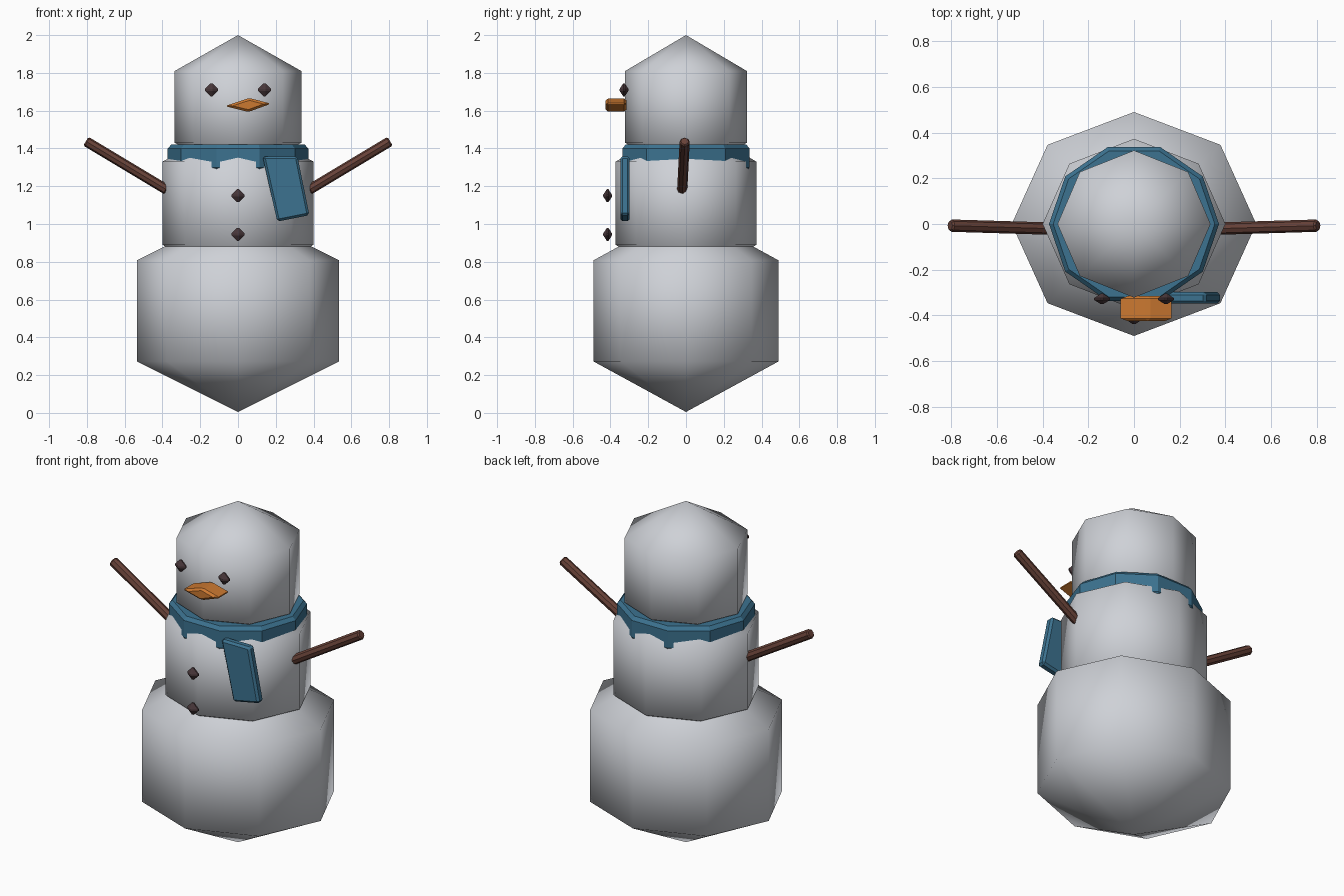
import bpy, bmesh, math
from mathutils import Vector

if "Cube" in bpy.data.objects:
    bpy.data.objects.remove(bpy.data.objects["Cube"])


def material(name, rgb):
    m = bpy.data.materials.new(name)
    m.use_nodes = True
    m.diffuse_color = (*rgb, 1)
    m.node_tree.nodes["Principled BSDF"].inputs["Base Color"].default_value = (*rgb, 1)
    return m


snow = material("snow white", (0.62, 0.64, 0.68))
coal = material("coal brown", (0.065, 0.038, 0.042))
wood = material("stick brown", (0.14, 0.055, 0.04))
carrot = material("carrot orange", (0.60, 0.19, 0.03))
wool = material("scarf blue", (0.045, 0.17, 0.28))


def make(name, bm, mat, bevel=0.0, smooth=None):
    """Turn a bmesh into an object, with an optional soft edge."""
    bmesh.ops.recalc_face_normals(bm, faces=bm.faces)
    mesh = bpy.data.meshes.new(name)
    bm.to_mesh(mesh)
    bm.free()
    mesh.materials.append(mat)
    ob = bpy.data.objects.new(name, mesh)
    bpy.context.collection.objects.link(ob)
    if bevel:
        mod = ob.modifiers.new("soft edge", "BEVEL")
        mod.width, mod.segments = bevel, 1
    if smooth:
        bpy.ops.object.select_all(action="DESELECT")
        ob.select_set(True)
        bpy.context.view_layer.objects.active = ob
        bpy.ops.object.shade_smooth_by_angle(angle=math.radians(smooth))
    return ob


def lathe(name, profile, sides, rx, ry, mat, **kw):
    """Spin (radius, height) points round z, stretched to rx and ry."""
    bm = bmesh.new()
    rows = []
    for r, z in profile:
        count = sides if r else 1
        rows.append([bm.verts.new((rx * r * math.cos(math.tau * i / sides),
                                   ry * r * math.sin(math.tau * i / sides), z))
                     for i in range(count)])
    for a, b in zip(rows, rows[1:]):
        for i in range(sides):
            j = (i + 1) % sides
            loop = [a[i % len(a)], a[j % len(a)], b[j % len(b)], b[i % len(b)]]
            bm.faces.new(list(dict.fromkeys(loop)))
    return make(name, bm, mat, **kw)


def slab(name, outline, y0, y1, mat, bevel):
    """Extrude an (x, z) outline from y0 to y1."""
    bm = bmesh.new()
    face = bm.faces.new([bm.verts.new((x, y0, z)) for x, z in outline])
    ext = bmesh.ops.extrude_face_region(bm, geom=[face])["geom"]
    for v in ext:
        if isinstance(v, bmesh.types.BMVert):
            v.co.y = y1
    return make(name, bm, mat, bevel)


# Snowballs: eight sides, two rings and two tips
for name, z, h, rx, ry in (("bottom_snowball", 0.54, 0.535, 0.535, 0.49),
                           ("middle_snowball", 1.11, 0.44, 0.40, 0.373),
                           ("head", 1.62, 0.38, 0.335, 0.322)):
    lathe(name, [(0, z - h), (1, z - h / 2), (1, z + h / 2), (0, z + h)],
          8, rx, ry, snow, smooth=80)

# Scarf: ten-sided band and hanging tail
lathe("scarf_band", [(0, 1.28), (0.95, 1.28), (1, 1.30), (1, 1.40), (0.95, 1.42), (0, 1.42)],
      10, 0.372, 0.354, wool)
slab("scarf_tail", [(0.13, 1.358), (0.315, 1.358), (0.378, 1.047), (0.208, 1.013)],
     -0.348, -0.298, wool, 0.012)

# Carrot nose
slab("nose", [(-0.07, 1.624), (0.06, 1.667), (0.175, 1.637), (0.055, 1.593)],
     -0.425, -0.315, carrot, 0.012)

# Coal eyes and buttons
for name, x, y, z in (("left_eye", 0.14, -0.328, 1.71), ("right_eye", -0.14, -0.328, 1.71),
                      ("upper_button", 0, -0.415, 1.15), ("lower_button", 0, -0.415, 0.945)):
    ob = lathe(name, [(0, -0.046), (1, 0), (0, 0.046)], 4, 0.046, 0.03, coal, bevel=0.006)
    ob.location = (x, y, z)

# Stick arms
for name, side in (("left_arm", 1), ("right_arm", -1)):
    start, end = Vector((side * 0.375, -0.02, 1.18)), Vector((side * 0.805, -0.007, 1.438))
    length = (end - start).length
    ob = lathe(name, [(0, 0), (0.75, 0), (1, 0.008), (1, length - 0.008), (0.75, length), (0, length)],
               8, 0.027, 0.027, wood)
    ob.location = start
    ob.rotation_euler = (end - start).to_track_quat("Z", "Y").to_euler()
